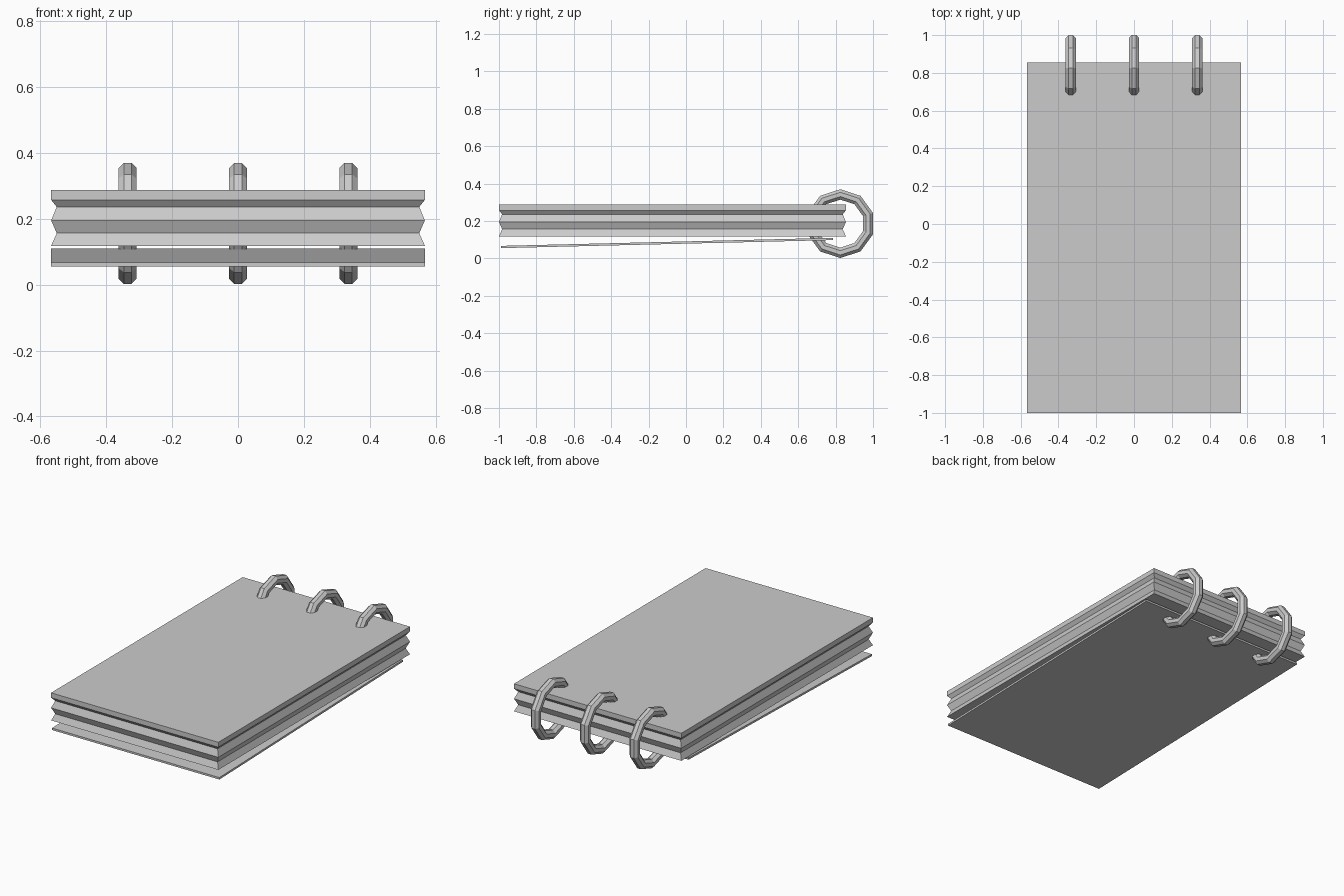
import bpy, bmesh
from math import cos, sin, pi

if "Cube" in bpy.data.objects:
    bpy.data.objects.remove(bpy.data.objects["Cube"])


def make_object(name, bm):
    bmesh.ops.recalc_face_normals(bm, faces=bm.faces)
    mesh = bpy.data.meshes.new(name)
    bm.to_mesh(mesh)
    bm.free()
    obj = bpy.data.objects.new(name, mesh)
    bpy.context.collection.objects.link(obj)
    return obj


def bridge(bm, a, b):
    for i in range(len(a)):
        j = (i + 1) % len(a)
        bm.faces.new((a[i], a[j], b[j], b[i]))


HALF_W, FRONT, BACK = 0.567, -1.0, 0.855

# Page block: stacked rectangles, alternately inset to give zigzag edges
bm = bmesh.new()
loops = []
for z, inset in ((0.118, 0), (0.156, 0.017), (0.195, 0),
                 (0.236, 0.017), (0.257, 0), (0.287, 0)):
    x, y0, y1 = HALF_W - inset, FRONT + inset, BACK - inset
    loops.append([bm.verts.new(p) for p in
                  ((-x, y0, z), (x, y0, z), (x, y1, z), (-x, y1, z))])
for a, b in zip(loops, loops[1:]):
    bridge(bm, a, b)
bm.faces.new(loops[0])
bm.faces.new(loops[-1])
make_object("page_block", bm)

# Back cover: thin sheet sloping down towards the front
bm = bmesh.new()
profile = ((-0.99, 0.055), (0.785, 0.098), (0.785, 0.110), (-0.99, 0.067))
sides = [[bm.verts.new((x, y, z)) for y, z in profile] for x in (-HALF_W, HALF_W)]
bridge(bm, *sides)
for s in sides:
    bm.faces.new(s)
make_object("back_cover", bm)


# Binding rings: ten-segment rings with an eight-sided tube
def binding_ring(name, x, cy=0.825, cz=0.186, major=0.156, minor=0.030):
    bm = bmesh.new()
    loops = []
    for i in range(10):
        a = pi / 2 + i * 2 * pi / 10
        loop = []
        for k in range(8):
            t = (k + 0.5) * pi / 4
            r = major + minor * cos(t)
            loop.append(bm.verts.new((x + minor * sin(t),
                                      cy + r * cos(a), cz + r * sin(a))))
        loops.append(loop)
    for i in range(10):
        bridge(bm, loops[i], loops[(i + 1) % 10])
    make_object(name, bm)


for name, x in (("left_ring", -0.335), ("middle_ring", 0), ("right_ring", 0.335)):
    binding_ring(name, x)
